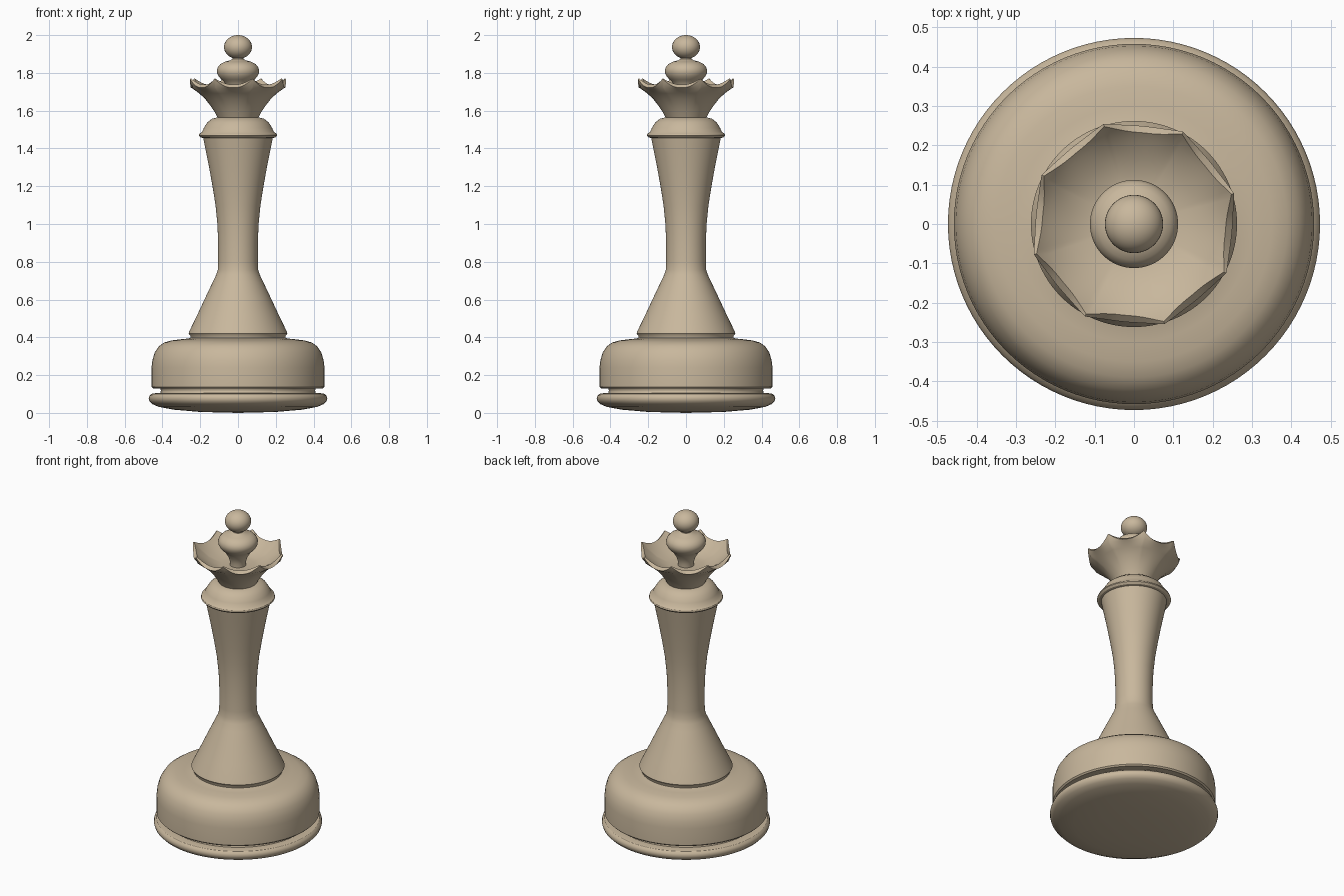
import bpy, bmesh, math

tan_mat = bpy.data.materials.new("warm tan")
tan_mat.diffuse_color = (0.58, 0.475, 0.335, 1)
SEG = 96


def spin(name, profile, seg=SEG, start=0.0, warp=None, angle=32):
    """Revolve an (r, z) profile round z; warp(i, r, z, a) may move each point."""
    bm = bmesh.new()
    rings = []
    for i, (r, z) in enumerate(profile):
        if r < 1e-6:
            rings.append([bm.verts.new((0, 0, z))])
            continue
        ring = []
        for k in range(seg):
            a = start + 2 * math.pi * k / seg
            rr, zz = warp(i, r, z, a) if warp else (r, z)
            ring.append(bm.verts.new((rr * math.cos(a), rr * math.sin(a), zz)))
        rings.append(ring)
    for lo, hi in zip(rings, rings[1:]):
        for k in range(seg):
            n = (k + 1) % seg
            if len(lo) == 1:
                bm.faces.new((lo[0], hi[n], hi[k]))
            elif len(hi) == 1:
                bm.faces.new((lo[k], lo[n], hi[0]))
            else:
                bm.faces.new((lo[k], lo[n], hi[n], hi[k]))
    bmesh.ops.recalc_face_normals(bm, faces=bm.faces)
    me = bpy.data.meshes.new(name)
    bm.to_mesh(me)
    bm.free()
    me.materials.append(tan_mat)
    ob = bpy.data.objects.new(name, me)
    bpy.context.collection.objects.link(ob)
    bpy.ops.object.select_all(action='DESELECT')
    ob.select_set(True)
    bpy.context.view_layer.objects.active = ob
    bpy.ops.object.shade_smooth_by_angle(angle=math.radians(angle))
    return ob


def bead(rx, rz, zc, n=20):
    """Half-ellipse profile from bottom pole to top pole."""
    return [(rx * math.sin(math.pi * i / n), zc - rz * math.cos(math.pi * i / n))
            for i in range(n + 1)]


# base: domed foot ring, groove, and heavy rounded drum
spin("base", [
    (0, 0.0), (0.20, 0.005), (0.34, 0.017), (0.42, 0.032), (0.455, 0.047),
    (0.469, 0.062), (0.473, 0.077), (0.469, 0.091), (0.458, 0.101), (0.44, 0.104),
    (0.412, 0.104), (0.408, 0.118), (0.412, 0.13), (0.45, 0.13), (0.458, 0.138),
    (0.458, 0.24), (0.453, 0.28), (0.441, 0.32), (0.42, 0.352), (0.39, 0.373),
    (0.35, 0.384), (0.30, 0.39), (0.262, 0.394), (0.25, 0.398), (0, 0.398)])

# body: flared skirt, waisted column and collar
spin("column", [
    (0, 0.39), (0.25, 0.39), (0.252, 0.408), (0.262, 0.421), (0.254, 0.44),
    (0.215, 0.52), (0.173, 0.61), (0.135, 0.69), (0.116, 0.73), (0.107, 0.757),
    (0.105, 0.80), (0.105, 0.90), (0.109, 1.0), (0.119, 1.1), (0.135, 1.2),
    (0.153, 1.3), (0.171, 1.39), (0.184, 1.455), (0.198, 1.458), (0.208, 1.468),
    (0.205, 1.477), (0.19, 1.488), (0.18, 1.51), (0.163, 1.537), (0.138, 1.557),
    (0.108, 1.565), (0, 1.568)])

# crown: fluted funnel, eight pointed tips with scooped rims between them
crown = [(0, 1.56), (0.106, 1.56), (0.122, 1.59), (0.145, 1.625), (0.172, 1.66),
         (0.205, 1.692), (0.238, 1.715),          # outside
         (0.25, 1.722), (0.233, 1.738),           # outer and inner rim
         (0.215, 1.722), (0.165, 1.69), (0.12, 1.672), (0.092, 1.667), (0, 1.667)]
TIP_ANGLE = math.radians(17)
tip_dr = {4: 0.003, 5: 0.007, 6: 0.014, 7: 0.016, 8: 0.026, 9: 0.016, 10: 0.008}
tip_dz = {6: 0.01, 7: 0.046, 8: 0.032, 9: 0.012}


def scallop(i, r, z, a):
    s = abs(math.sin(4 * (a - TIP_ANGLE)))        # 0 at a tip, 1 mid-scallop
    w = (1 - s) ** 1.3
    return r + tip_dr.get(i, 0) * w, z + tip_dz.get(i, 0) * w


spin("crown", crown, seg=160, start=TIP_ANGLE, warp=scallop, angle=40)

# stem with flattened bead rising from the crown
spin("finial_stem", [
    (0, 1.66), (0.045, 1.66), (0.045, 1.69), (0.055, 1.72), (0.068, 1.742),
    (0.076, 1.755), (0.088, 1.765), (0.102, 1.781), (0.110, 1.798), (0.112, 1.815),
    (0.106, 1.832), (0.092, 1.848), (0.07, 1.859), (0.04, 1.867), (0.03, 1.874),
    (0.03, 1.885), (0, 1.885)], seg=64, angle=40)

# top ball
spin("top_ball", bead(0.074, 0.063, 1.937), seg=48)
